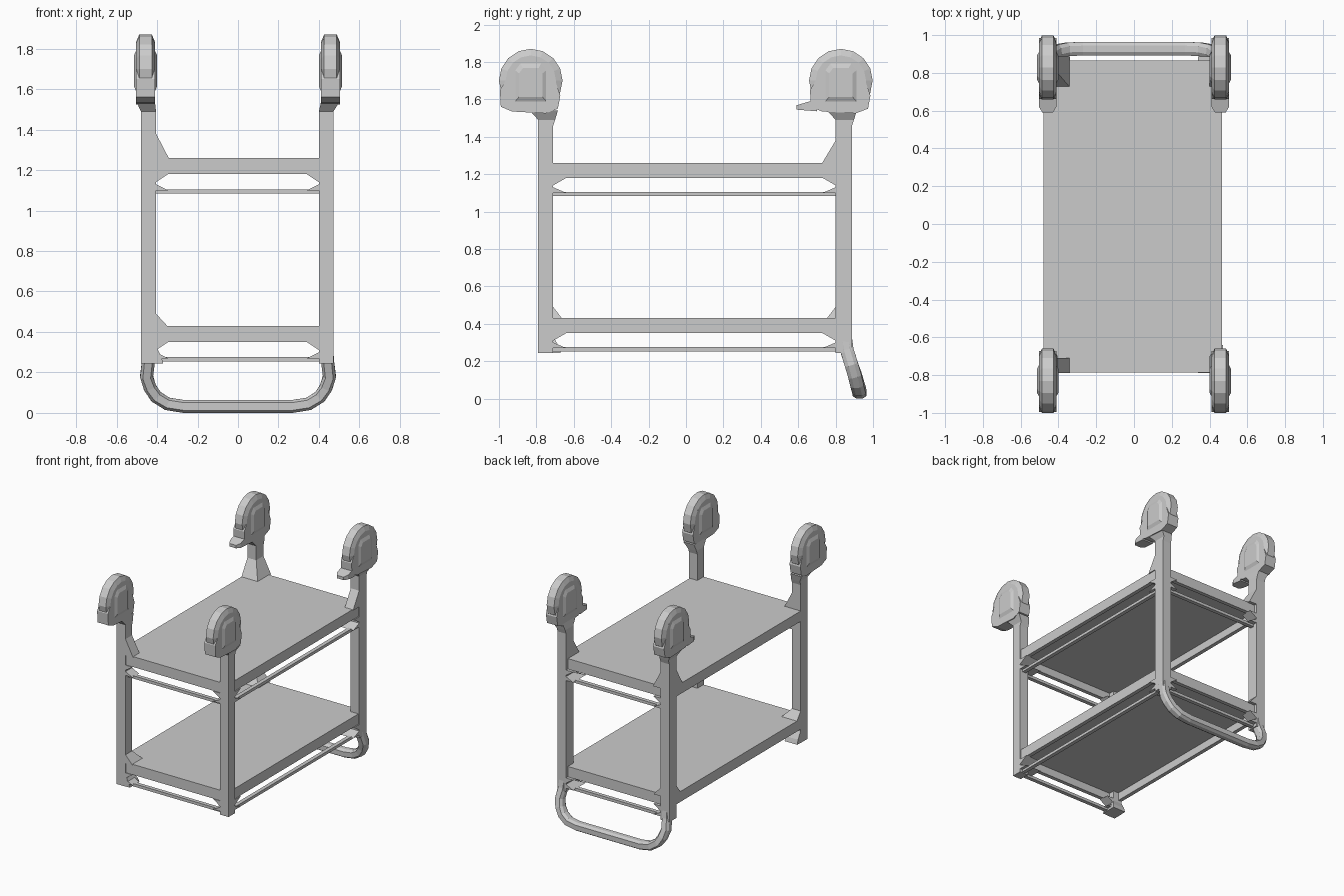
import bpy, bmesh
from math import sin, cos, pi
from mathutils import Vector

if "Cube" in bpy.data.objects:
    bpy.data.objects.remove(bpy.data.objects["Cube"])


def loft(name, loops):
    """Skin equal-length loops and cap both ends."""
    bm = bmesh.new()
    rows = [[bm.verts.new(p) for p in lp] for lp in loops]
    for a, b in zip(rows, rows[1:]):
        n = len(a)
        for i in range(n):
            j = (i + 1) % n
            bm.faces.new((a[i], a[j], b[j], b[i]))
    bm.faces.new(rows[0][::-1])
    bm.faces.new(rows[-1])
    bmesh.ops.recalc_face_normals(bm, faces=bm.faces)
    me = bpy.data.meshes.new(name)
    bm.to_mesh(me)
    bm.free()
    ob = bpy.data.objects.new(name, me)
    bpy.context.collection.objects.link(ob)
    return ob


def rect(x0, x1, y0, y1, z):
    return [(x0, y0, z), (x1, y0, z), (x1, y1, z), (x0, y1, z)]


def box(name, x0, x1, y0, y1, z0, z1):
    return loft(name, [rect(x0, x1, y0, y1, z0), rect(x0, x1, y0, y1, z1)])


X0, X1, Y0, Y1 = -0.48, 0.465, -0.785, 0.865
PX = {-1: (-0.48, -0.405), 1: (0.40, 0.472)}
PY = {-1: (-0.79, -0.71), 1: (0.80, 0.888)}
SHELF_TOPS = (1.26, 0.43)

# Hollow tray shelves and the thin rails beneath them
for z, level in zip(SHELF_TOPS, ("upper", "lower")):
    i = 0.03
    inner = (X0 + i, X1 - i, Y0 + i, Y1 - i)
    loft(level + "_shelf", [rect(*inner, z - 0.02), rect(*inner, z - 0.08),
                            rect(X0, X1, Y0, Y1, z - 0.08), rect(X0, X1, Y0, Y1, z)])
    r0, r1 = z - 0.177, z - 0.155
    box(level + "_front_rail", -0.42, 0.42, -0.77, -0.74, r0, r1)
    box(level + "_back_rail", -0.42, 0.42, 0.825, 0.855, r0, r1)
    box(level + "_side_rail", 0.42, 0.45, -0.73, 0.82, r0, r1)

# Casters: beveled wheel, fork, raised cover
RINGS = [(-0.046, 0.09), (-0.046, 0.135), (-0.031, 0.17),
         (0.031, 0.17), (0.046, 0.135), (0.046, 0.09)]
FORK = [(-0.165, 1.65), (-0.16, 1.56), (-0.10, 1.535), (0.08, 1.525),
        (0.145, 1.55), (0.158, 1.62), (0.10, 1.79), (-0.08, 1.79)]
COVER = [(-0.09, 1.58), (0.09, 1.58), (0.09, 1.76), (0.06, 1.80),
         (-0.06, 1.80), (-0.09, 1.76)]


def caster(label, cx, cy):
    loft(label + "_wheel", [[(cx + x, cy + r * cos(2 * pi * k / 16), 1.70 + r * sin(2 * pi * k / 16))
                             for k in range(16)] for x, r in RINGS])
    loft(label + "_fork", [[(cx + x, cy + y, z) for y, z in FORK] for x in (-0.046, 0.046)])
    loft(label + "_cover", [[(cx + x, cy + y * s, 1.69 + (z - 1.69) * s) for y, z in COVER]
                            for x, s in ((-0.057, 0.7), (-0.042, 1), (0.042, 1), (0.057, 0.7))])


for sx in (-1, 1):
    for sy in (-1, 1):
        label = ("back" if sy > 0 else "front") + ("_right" if sx > 0 else "_left")
        (a, b), (c, d) = PX[sx], PY[sy]
        cx, cy = sx * 0.457, (0.828 if sy > 0 else -0.83)

        def flare(name, fx, fy, z0, z1):
            """Tapered block: spread inward by fx, fy at z0, flush with the post at z1."""
            x0, x1 = a - (fx if sx > 0 else 0), b + (fx if sx < 0 else 0)
            y0, y1 = c - (fy if sy > 0 else 0), d + (fy if sy < 0 else 0)
            loft(f"{label}_{name}", [rect(x0, x1, y0, y1, z0), rect(a, b, c, d, z1)])

        # Corner post flaring into the caster
        box(label + "_post", a, b, c, d, 0.245, 1.46)
        loft(label + "_neck", [rect(a, b, c, d, 1.46),
                               rect(a, b, c, d + 0.01, 1.49),
                               rect(cx - 0.046, cx + 0.046, c - 0.045, d + 0.025, 1.54)])
        caster(label, cx, cy)

        # Corner gussets below each shelf, meeting the rails
        for z in SHELF_TOPS:
            fy = 0.07 if sx > 0 else 0
            flare("shelf_gusset", 0.06, fy, z - 0.08, z - 0.12)
            flare("rail_gusset", 0.06, fy, z - 0.16, z - 0.13)

        # Corner braces above the shelves
        fx, fy = (0.065 if sx < 0 else 0), (0.075 if sy > 0 else 0)
        if fx or fy:
            flare("upper_brace", fx, fy, 1.255, 1.38)
        if sx < 0:
            flare("lower_brace", 0.06, 0.05, 0.425, 0.49)

        # Brake pedal on the back casters
        if sy > 0:
            lip = [(-0.046, 0.70), (-0.046, 0.62), (-0.028, 0.59),
                   (0.028, 0.59), (0.046, 0.62), (0.046, 0.70)]
            loft(label + "_brake_pedal", [[(cx + x, y, z + (y - 0.59) * k) for x, y in lip]
                                          for z, k in ((1.545, -0.08), (1.568, 0.3))])

# Flared foot of the front left post
loft("front_left_foot", [rect(-0.478, -0.37, -0.788, -0.67, 0.245),
                         rect(-0.478, -0.38, -0.788, -0.68, 0.28),
                         rect(-0.478, -0.41, -0.788, -0.715, 0.34)])

# Bent push handle with an eight-sided section
half = [(0.437, 0.845, 0.37), (0.442, 0.86, 0.26), (0.452, 0.885, 0.18), (0.435, 0.903, 0.125),
        (0.405, 0.915, 0.08), (0.35, 0.925, 0.045), (0.27, 0.928, 0.032)]
path = [Vector(p) for p in half + [(-x, y, z) for x, y, z in reversed(half)]]
SECTION = [(1, 0.45), (0.6, 1), (-0.6, 1), (-1, 0.45), (-1, -0.45), (-0.6, -1), (0.6, -1), (1, -0.45)]
loops = []
for k, p in enumerate(path):
    t = (path[min(k + 1, len(path) - 1)] - path[max(k - 1, 0)]).normalized()
    side = Vector((0, 1, 0)) - t * t.y
    side.normalize()
    out = t.cross(side)
    loops.append([p + out * (u * 0.032) + side * (v * 0.036) for u, v in SECTION])
loft("push_handle", loops)
